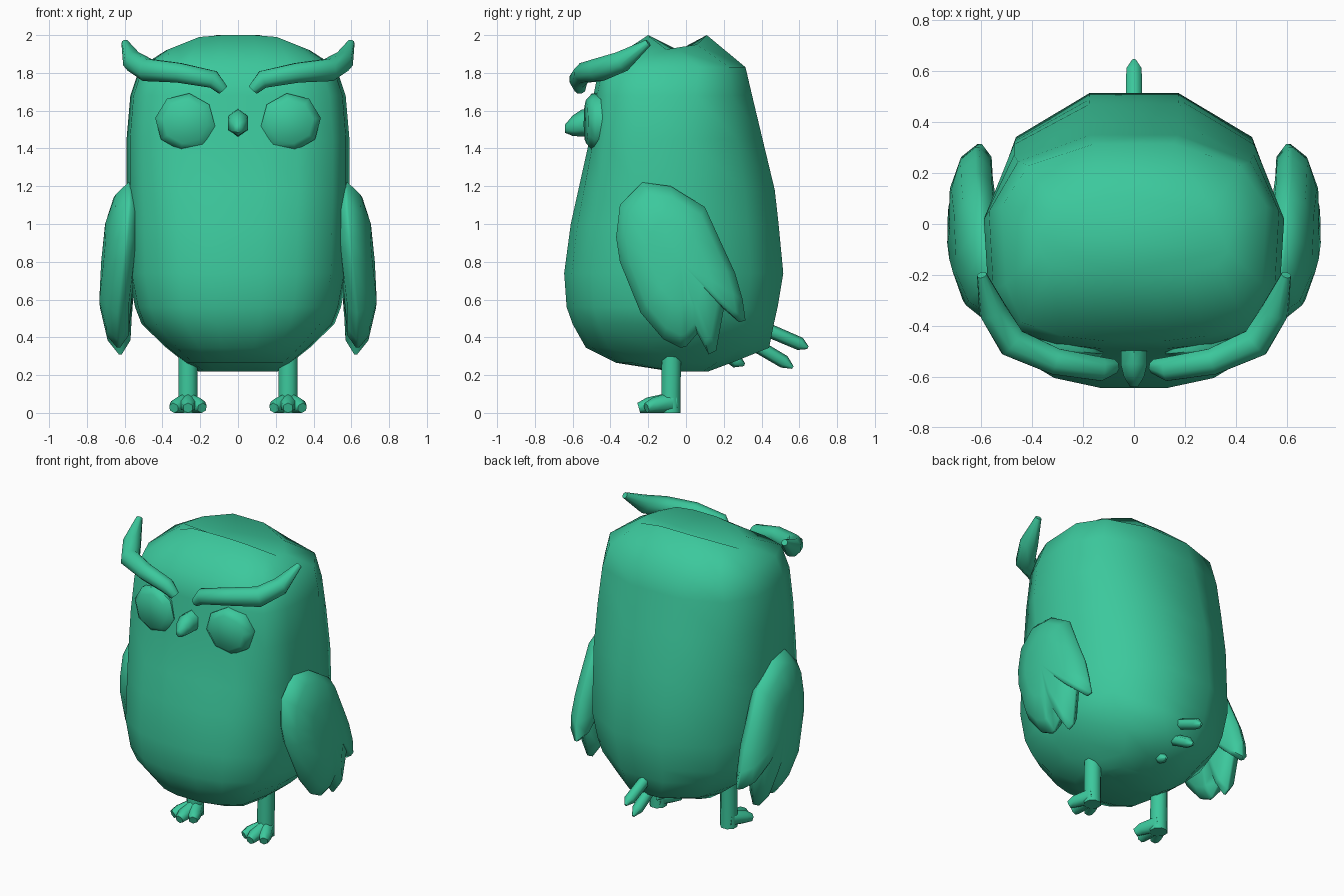
import bpy, bmesh, math
from mathutils import Vector

cube = bpy.data.objects.get("Cube")
if cube:
    bpy.data.objects.remove(cube, do_unlink=True)

# One colour for the whole bird
green = bpy.data.materials.new("sea_green")
green.use_nodes = True
COLOUR = (0.045, 0.58, 0.335, 1)
green.diffuse_color = COLOUR
green.node_tree.nodes["Principled BSDF"].inputs["Base Color"].default_value = COLOUR


def loft(name, rings, angle=50, side=1, poles=None):
    """Skin equal-length rings; close the ends flat or with pole points."""
    bm = bmesh.new()
    rows = [[bm.verts.new((p[0] * side, p[1], p[2])) for p in r] for r in rings]
    n = len(rows[0])
    for a, b in zip(rows, rows[1:]):
        for i in range(n):
            j = (i + 1) % n
            bm.faces.new((a[i], a[j], b[j], b[i]))
    for k, row in enumerate((rows[0], rows[-1])):
        if poles:
            x, y, z = poles[k]
            tip = bm.verts.new((x * side, y, z))
            for i in range(n):
                bm.faces.new((row[i], row[(i + 1) % n], tip))
        else:
            bm.faces.new(row)
    bmesh.ops.recalc_face_normals(bm, faces=bm.faces)
    mesh = bpy.data.meshes.new(name)
    bm.to_mesh(mesh)
    bm.free()
    mesh.materials.append(green)
    ob = bpy.data.objects.new(name, mesh)
    bpy.context.collection.objects.link(ob)
    bpy.ops.object.select_all(action='DESELECT')
    ob.select_set(True)
    bpy.context.view_layer.objects.active = ob
    bpy.ops.object.shade_smooth_by_angle(angle=math.radians(angle))


def tube(name, points, radii, sides=8, side=1, up=(0, 0, 1), angle=60):
    """Tapered tube along a path."""
    pts = [Vector(p) for p in points]
    rings = []
    for i, (p, r) in enumerate(zip(pts, radii)):
        d = (pts[min(i + 1, len(pts) - 1)] - pts[max(i - 1, 0)]).normalized()
        u = d.cross(Vector(up)).normalized()
        v = u.cross(d)
        angles = [2 * math.pi * (k + 0.5) / sides for k in range(sides)]
        rings.append([p + u * r * math.cos(a) + v * r * math.sin(a) for a in angles])
    loft(name, rings, angle, side)


# Body: z, half width, front y, middle y, back y, front roundness (lower is squarer)
body_rows = [
    (0.22, 0.21, -0.08, 0.04, 0.12, 1), (0.265, 0.28, -0.37, 0.02, 0.24, 1),
    (0.345, 0.38, -0.53, 0.02, 0.44, 1), (0.47, 0.51, -0.60, 0.02, 0.465, 1),
    (0.56, 0.545, -0.632, 0.02, 0.485, 1), (0.74, 0.58, -0.645, 0.02, 0.515, 1),
    (1.00, 0.585, -0.61, 0.02, 0.49, 0.95), (1.18, 0.59, -0.57, 0.02, 0.47, 0.85),
    (1.45, 0.59, -0.51, 0.02, 0.405, 0.65), (1.68, 0.57, -0.49, 0.05, 0.35, 0.6),
    (1.83, 0.52, -0.46, 0.07, 0.315, 0.6), (2.00, 0.38, -0.20, -0.04, 0.11, 1)]
half = [(0.3, 1), (0.8, 0.65), (1, 0), (0.97, -0.4), (0.85, -0.78), (0.54, -0.94), (0.22, -1)]
outline = half + [(-x, y) for x, y in reversed(half)]
rings = []
for z, w, front, mid, back, power in body_rows:
    ring = []
    for x, y in outline:
        yy = mid + y * (back - mid) if y > 0 else mid + abs(y) ** power * (front - mid)
        # The crown slopes down to each side
        drop = 0.4 * max(0, abs(x * w) - 0.18) if z == 2.0 else 0
        ring.append((x * w, yy, z - drop))
    rings.append(ring)
loft("body", rings, 60)

# Beak: y, centre z, half width, half height
rings = []
for y, z, w, h in [(-0.46, 1.535, 0.06, 0.075), (-0.55, 1.535, 0.06, 0.072),
                   (-0.60, 1.52, 0.046, 0.054), (-0.64, 1.505, 0.018, 0.022)]:
    rings.append([(w * math.cos(math.radians(a)), y, z + h * math.sin(math.radians(a)))
                  for a in range(30, 390, 60)])
loft("beak", rings, 70)

# Tail feathers
tail = [("upper", (0, 0.36, 0.47), (0, 0.605, 0.365), (0, 0.645, 0.345)),
        ("middle", (0, 0.30, 0.40), (0, 0.52, 0.27), (0, 0.565, 0.24)),
        ("lower", (0, 0.18, 0.34), (0, 0.27, 0.27), (0, 0.31, 0.255))]
for label, a, b, c in tail:
    tube(label + "_tail_feather", [a, b, c], [0.037, 0.035, 0.008], 6)

# Wing outline in y and z, starting at the shoulder and running down the back edge
wing = [(-0.23, 1.22), (-0.08, 1.20), (0.0, 1.15), (0.10, 1.09), (0.20, 0.87), (0.26, 0.74),
        (0.30, 0.60), (0.315, 0.49), (0.28, 0.48), (0.20, 0.55), (0.16, 0.33), (0.12, 0.31),
        (0.06, 0.42), (0.0, 0.35), (-0.03, 0.345), (-0.12, 0.39), (-0.24, 0.53),
        (-0.35, 0.80), (-0.37, 0.93), (-0.35, 1.10)]
WY, WZ = -0.03, 0.80


def wing_x(y, z):
    """Middle surface of the wing: leans out downwards, curls in at front and back."""
    curl = 0.035 * ((y - WY) / 0.34) ** 2
    keys = [(0.31, 0.63), (0.6, 0.65), (1.05, 0.615), (1.22, 0.585)]
    for (z0, x0), (z1, x1) in zip(keys, keys[1:]):
        if z <= z1:
            return x0 + (x1 - x0) * (z - z0) / (z1 - z0) - curl


def wing_ring(scale, offset):
    ring = []
    for y, z in wing:
        yy, zz = WY + (y - WY) * scale, WZ + (z - WZ) * scale
        ring.append((wing_x(yy, zz) + offset, yy, zz))
    return ring


for side, label in ((1, "left"), (-1, "right")):
    # Wing: a thick lens with feathered lower edge
    layers = [(0.5, 0.085), (0.85, 0.06), (1.0, 0.008), (1.0, -0.008), (0.85, -0.06), (0.5, -0.085)]
    poles = [(wing_x(WY, WZ) + t, WY, WZ) for t in (0.09, -0.09)]
    loft(label + "_wing", [wing_ring(s, t) for s, t in layers], 60, side, poles)

    # Eye: shallow bevelled octagon, turned slightly outward
    rings = []
    for r, y in [(0.155, -0.43), (0.16, -0.495), (0.12, -0.53)]:
        ring = []
        for k in range(8):
            a = math.radians(45 * k + 8)
            dx = r * math.cos(a)
            ring.append((0.28 + dx, y + 0.1 * dx, 1.54 + r * 0.96 * math.sin(a)))
        rings.append(ring)
    loft(label + "_eye", rings, 50, side)

    # Brow tuft sweeping out and back
    tube(label + "_brow",
         [(0.08, -0.56, 1.71), (0.13, -0.57, 1.765), (0.31, -0.54, 1.80),
          (0.48, -0.465, 1.815), (0.555, -0.34, 1.86), (0.598, -0.2, 1.96)],
         [0.03, 0.05, 0.056, 0.064, 0.058, 0.02], 8, side)

    # Leg and three splayed toes
    tube(label + "_leg", [(0.265, -0.08, 0.0), (0.265, -0.08, 0.1), (0.265, -0.075, 0.42)],
         [0.055, 0.055, 0.055], 8, side, up=(0, 1, 0))
    toes = [("inner", 0.19, -0.20), ("middle", 0.265, -0.24), ("outer", 0.34, -0.20)]
    for toe, x, y in toes:
        tube(label + "_" + toe + "_toe",
             [(0.265, -0.07, 0.055), (0.265 + (x - 0.265) * 0.75, -0.08 + (y + 0.08) * 0.75, 0.04),
              (x, y - 0.01, 0.026)],
             [0.055, 0.042, 0.028], 6, side)
